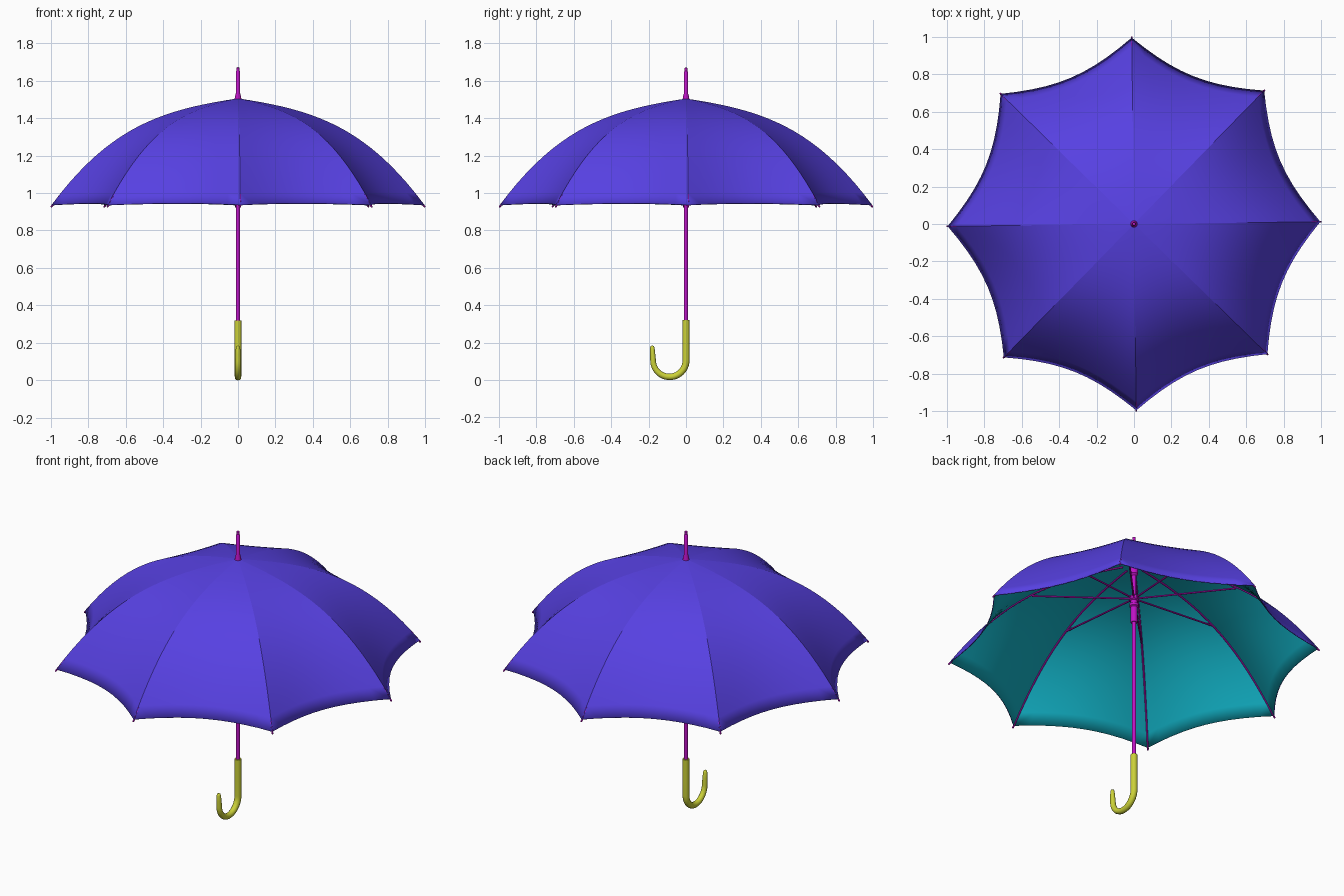
import bpy, bmesh, math
from mathutils import Vector
from mathutils.geometry import interpolate_bezier

if "Cube" in bpy.data.objects:
    bpy.data.objects.remove(bpy.data.objects["Cube"])


def material(name, rgb):
    m = bpy.data.materials.new(name)
    m.use_nodes = True
    m.diffuse_color = (*rgb, 1)
    bsdf = next(n for n in m.node_tree.nodes if n.type == 'BSDF_PRINCIPLED')
    bsdf.inputs["Base Color"].default_value = (*rgb, 1)
    return m


violet = material("violet fabric", (0.095, 0.052, 0.76))
teal = material("teal lining", (0.006, 0.44, 0.56))
magenta = material("magenta metal", (0.52, 0.006, 0.56))
olive = material("yellow green handle", (0.60, 0.64, 0.04))

PANELS, ROWS, COLS = 8, 20, 10
TWIST = math.radians(0.7)


def direction(i):
    a = TWIST + i * math.tau / PANELS
    return Vector((math.cos(a), math.sin(a), 0))


def place(i, r, z):
    return direction(i) * r + Vector((0, 0, z))


def rib_profile(drop=0):
    pts = interpolate_bezier(Vector((0, 1.505, 0)), Vector((0.4, 1.445, 0)),
                             Vector((0.68, 1.36, 0)), Vector((0.995, 0.937, 0)), ROWS + 1)
    return [(p.x, p.y - drop) for p in pts]


def make_object(name, bm, *mats):
    mesh = bpy.data.meshes.new(name)
    bm.to_mesh(mesh)
    bm.free()
    for m in mats:
        mesh.materials.append(m)
    ob = bpy.data.objects.new(name, mesh)
    bpy.context.collection.objects.link(ob)
    return ob


def smooth(ob, angle=40):
    bpy.ops.object.select_all(action='DESELECT')
    ob.select_set(True)
    bpy.context.view_layer.objects.active = ob
    bpy.ops.object.shade_smooth_by_angle(angle=math.radians(angle))


def tubes(name, paths, radius, mat, sides=2):
    """Round tubes along paths of (point, radius scale)."""
    cu = bpy.data.curves.new(name, 'CURVE')
    cu.dimensions = '3D'
    cu.bevel_depth = radius
    cu.bevel_resolution = sides
    cu.use_fill_caps = True
    cu.materials.append(mat)
    for path in paths:
        sp = cu.splines.new('POLY')
        sp.points.add(len(path) - 1)
        for p, (co, scale) in zip(sp.points, path):
            p.co = (*co, 1)
            p.radius = scale
    ob = bpy.data.objects.new(name, cu)
    bpy.context.collection.objects.link(ob)
    bpy.ops.object.select_all(action='DESELECT')
    ob.select_set(True)
    bpy.context.view_layer.objects.active = ob
    bpy.ops.object.convert(target='MESH')
    ob = bpy.context.view_layer.objects.active
    smooth(ob)
    return ob


def lathe(name, profile, mat, sides=20):
    bm = bmesh.new()
    vs = [bm.verts.new((r, 0, z)) for r, z in profile]
    edges = [bm.edges.new(pair) for pair in zip(vs, vs[1:])]
    bmesh.ops.spin(bm, geom=vs + edges, cent=(0, 0, 0), axis=(0, 0, 1),
                   angle=math.tau, steps=sides)
    bmesh.ops.remove_doubles(bm, verts=bm.verts[:], dist=0.0001)
    bmesh.ops.recalc_face_normals(bm, faces=bm.faces[:])
    ob = make_object(name, bm, mat)
    smooth(ob)
    return ob


# Canopy: eight panels stretched between ribs, pulled in toward the scalloped hem
bm = bmesh.new()
total = PANELS * COLS
apex = bm.verts.new((0, 0, 1.505))
rings = []
for row, (r, z) in enumerate(rib_profile()[1:], 1):
    ring = []
    for k in range(total):
        i, s = k // COLS, (k % COLS) / COLS
        flat = direction(i).lerp(direction(i + 1), s) * r
        pull = 1 - 0.3 * s * (1 - s) * row / ROWS
        hem = 0.008 * 4 * s * (1 - s) * row / ROWS
        ring.append(bm.verts.new(flat * pull + Vector((0, 0, z + hem))))
    rings.append(ring)
for k in range(total):
    n = (k + 1) % total
    bm.faces.new((apex, rings[0][k], rings[0][n]))
    for a, b in zip(rings, rings[1:]):
        bm.faces.new((a[k], b[k], b[n], a[n]))
for f in bm.faces:
    f.smooth = True
# Crisp seams along the ribs
for k in range(0, total, COLS):
    seam = [apex] + [ring[k] for ring in rings]
    for a, b in zip(seam, seam[1:]):
        bm.edges.get((a, b)).smooth = False
canopy = make_object("canopy", bm, violet, teal)
shell = canopy.modifiers.new("lining", 'SOLIDIFY')
shell.thickness = 0.005
shell.offset = -1
shell.material_offset = 1

# Ribs under the seams, ending in small tips past the hem
ribs = []
for i in range(PANELS):
    path = [(place(i, r, z), 1) for r, z in rib_profile(0.009)[1:]]
    ribs.append(path + [(place(i, 1.0, 0.925), 0.8)])
tubes("ribs", ribs, 0.005, magenta)

# Stretchers from the runner to the ribs
tubes("stretchers", [[(place(i, 0.015, 1.29), 1), (place(i, 0.55, 1.33), 1)]
                     for i in range(PANELS)], 0.005, magenta)

# Shaft with collar and ferrule
lathe("shaft", [(0, 0.28), (0.012, 0.28), (0.012, 1.495), (0.018, 1.497), (0.017, 1.512),
                (0.012, 1.53), (0.011, 1.648), (0.008, 1.652), (0.009, 1.668), (0, 1.672)],
      magenta)
lathe("runner", [(0.012, 1.14), (0.018, 1.14), (0.018, 1.235), (0.025, 1.24), (0.025, 1.255),
                 (0.018, 1.26), (0.018, 1.275), (0.027, 1.28), (0.027, 1.3), (0.012, 1.305)],
      magenta)
lathe("top_notch", [(0.012, 1.43), (0.022, 1.44), (0.022, 1.48), (0.012, 1.485)], magenta)

# Crook handle, tapering toward its end
BEND, LOW = 0.088, 0.105
hook = [(Vector((0, 0, z)), 1) for z in (0.32, 0.2)]
for step in range(25):
    a = math.pi * step / 24
    hook.append((Vector((0, BEND * (math.cos(a) - 1), LOW - BEND * math.sin(a))),
                 1 - 0.2 * step / 24))
for z, scale in ((0.14, 0.72), (0.172, 0.62), (0.181, 0.45), (0.185, 0.15)):
    hook.append((Vector((0, -2 * BEND - (z - LOW) * 0.06, z)), scale))
tubes("handle", [hook], 0.019, olive, sides=4)
